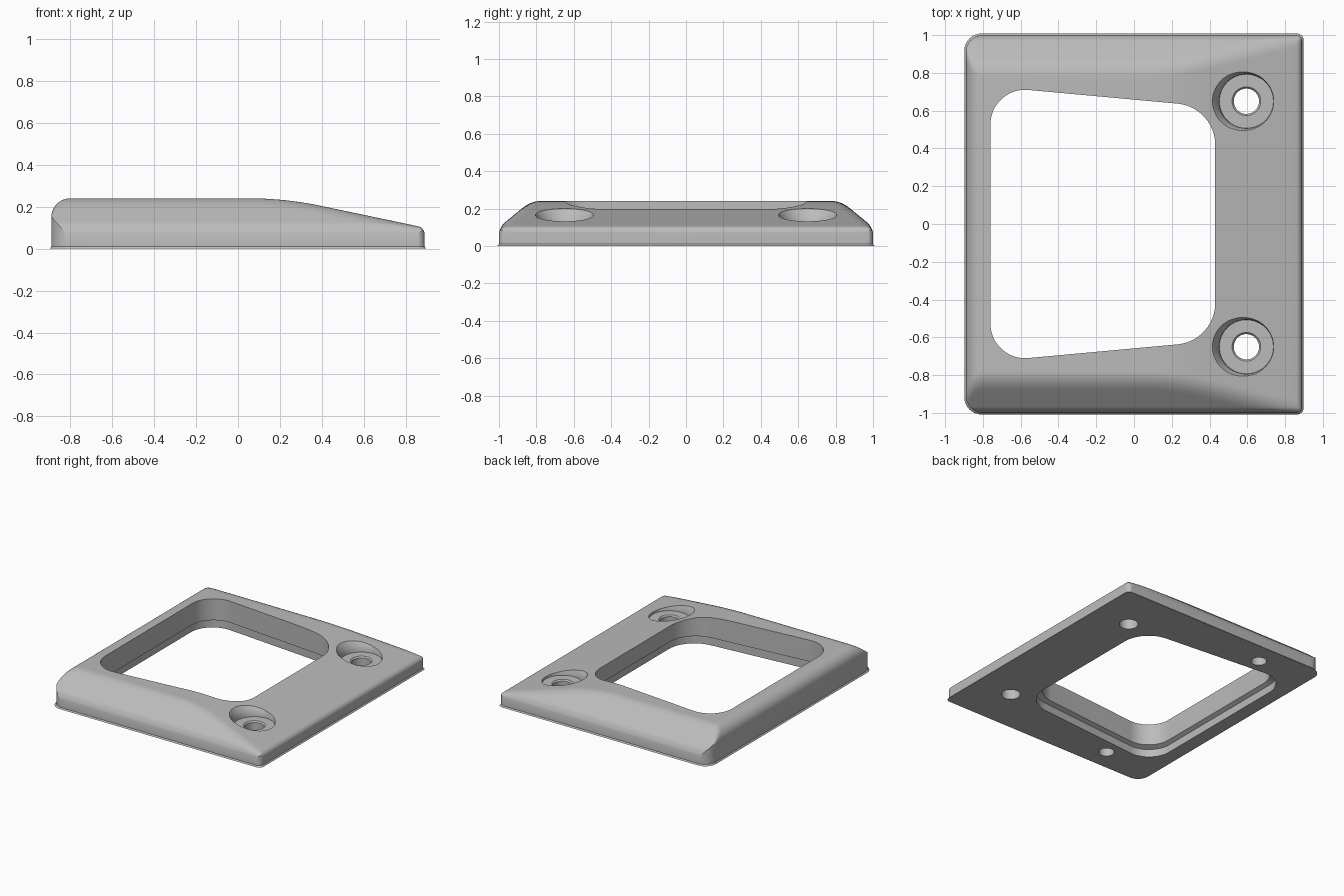
import bpy, bmesh, math
from mathutils import Vector

cube = bpy.data.objects.get("Cube")
if cube:
    bpy.data.objects.remove(cube, do_unlink=True)

grey = bpy.data.materials.new("plain_grey")
grey.use_nodes = True
grey.diffuse_color = (0.5, 0.5, 0.5, 1)
grey.node_tree.nodes["Principled BSDF"].inputs["Base Color"].default_value = (0.5, 0.5, 0.5, 1)


def loft(name, rings):
    """Closed solid skinned over rings that have equal point counts."""
    bm = bmesh.new()
    loops = [[bm.verts.new(p) for p in ring] for ring in rings]
    for a, b in zip(loops, loops[1:]):
        for i in range(len(a)):
            j = (i + 1) % len(a)
            bm.faces.new((a[i], a[j], b[j], b[i]))
    bm.faces.new(loops[0])
    bm.faces.new(loops[-1])
    bmesh.ops.recalc_face_normals(bm, faces=bm.faces)
    mesh = bpy.data.meshes.new(name)
    bm.to_mesh(mesh)
    bm.free()
    mesh.materials.append(grey)
    obj = bpy.data.objects.new(name, mesh)
    bpy.context.collection.objects.link(obj)
    return obj


def rounded(corners, z, grow=0.0, steps=12):
    """Ring at height z with true arcs; corners are (x, y, tangent length)."""
    pts = [Vector((x + math.copysign(grow, x), y + math.copysign(grow, y))) for x, y, _ in corners]
    ring = []
    for i, c in enumerate(pts):
        size = corners[i][2]
        u = (pts[i - 1] - c).normalized()
        v = (pts[(i + 1) % len(pts)] - c).normalized()
        w = math.sin(u.angle(v) / 2)
        for k in range(steps + 1):
            t = k / steps
            f, g, h = (1 - t) ** 2, 2 * w * t * (1 - t), t * t
            p = ((c + u * size) * f + c * g + (c + v * size) * h) / (f + g + h)
            ring.append((p.x, p.y, z))
    return ring


def turned(name, cx, cy, profile, sides=48):
    """Round solid from (radius, z) pairs."""
    return loft(name, [[(cx + r * math.cos(math.tau * i / sides),
                         cy + r * math.sin(math.tau * i / sides), z)
                        for i in range(sides)] for r, z in profile])


def cut(target, tool, operation):
    mod = target.modifiers.new("cut", "BOOLEAN")
    mod.operation, mod.solver, mod.object = operation, "EXACT", tool
    bpy.ops.object.select_all(action="DESELECT")
    bpy.context.view_layer.objects.active = target
    target.select_set(True)
    bpy.ops.object.modifier_apply(modifier=mod.name)
    bpy.data.objects.remove(tool, do_unlink=True)


# Height along the length: rounded thick end, flat, then a ramp to the thin end
def length_height(x):
    x = max(-0.89, min(0.89, x))
    if x < -0.8:
        return 0.15 + math.sqrt(max(0, 0.09 ** 2 - (x + 0.8) ** 2))
    if x < 0.05:
        return 0.24
    if x < 0.4:
        return 0.24 - 0.3 * (x - 0.05) ** 2
    z = 0.203 - 0.21 * (x - 0.4)
    if x > 0.86:
        z -= 0.03 - math.sqrt(max(0, 0.03 ** 2 - (x - 0.86) ** 2))
    return z


# Height across the width: sloping shoulders with a softened lower edge
def shoulder_height(y):
    d = max(0, 1 - abs(y))
    soft = max(0, 1 - d / 0.03)
    return 0.1 + 0.82 * d - 0.025 * soft ** 2


def surface(x, y, blend=0.04):
    a, b = length_height(x), shoulder_height(y)
    h = max(blend - abs(a - b), 0) / blend
    return min(a, b) - h * h * blend / 4


def span(a, b, n):
    return [a + (b - a) * i / n for i in range(n)]


arc = [i / 10 * math.pi / 2 for i in range(10)]
xs = ([-0.92] + [-0.8 - 0.09 * math.cos(t) for t in arc] + span(-0.8, 0.05, 2)
      + span(0.05, 0.4, 14) + span(0.4, 0.86, 16)
      + [0.86 + 0.03 * math.sin(t) for t in arc] + [0.89, 0.92])
half = span(0.7, 0.97, 24) + span(0.97, 1, 6) + [1, 1.03]
ys = [-y for y in reversed(half)] + half

body = loft("cover_frame", [
    [(x, -1.03, -0.05)] + [(x, y, surface(x, y)) for y in ys] + [(x, 1.03, -0.05)]
    for x in xs])

# Outer outline with a fine bottom bevel
outline = [(-0.89, -1, 0.09), (0.89, -1, 0.035), (0.89, 1, 0.035), (-0.89, 1, 0.09)]
cut(body, loft("outline_tool", [rounded(outline, 0, -0.008), rounded(outline, 0.01),
                                rounded(outline, 0.5)]), "INTERSECT")

# Tapered window with a wider step underneath
window = [(-0.76, -0.728, 0.2), (0.43, -0.619, 0.2), (0.43, 0.619, 0.2), (-0.76, 0.728, 0.2)]
cut(body, loft("window_tool", [rounded(window, -0.1, 0.03), rounded(window, 0.06, 0.03),
                               rounded(window, 0.075), rounded(window, 0.5)]), "DIFFERENCE")

# Countersunk screw holes and blind locating holes
for side in (-1, 1):
    cut(body, turned("screw_tool", 0.595, side * 0.65,
                     [(0.067, -0.1), (0.067, 0.105), (0.076, 0.115), (0.143, 0.115),
                      (0.145, 0.135), (0.155, 0.165), (0.18, 0.2), (0.18, 0.5)]), "DIFFERENCE")
    cut(body, turned("peg_tool", -0.45, side * 0.84, [(0.055, -0.1), (0.055, 0.12)]), "DIFFERENCE")

bpy.ops.object.select_all(action="DESELECT")
bpy.context.view_layer.objects.active = body
body.select_set(True)
bpy.ops.object.shade_smooth_by_angle(angle=math.radians(30))
